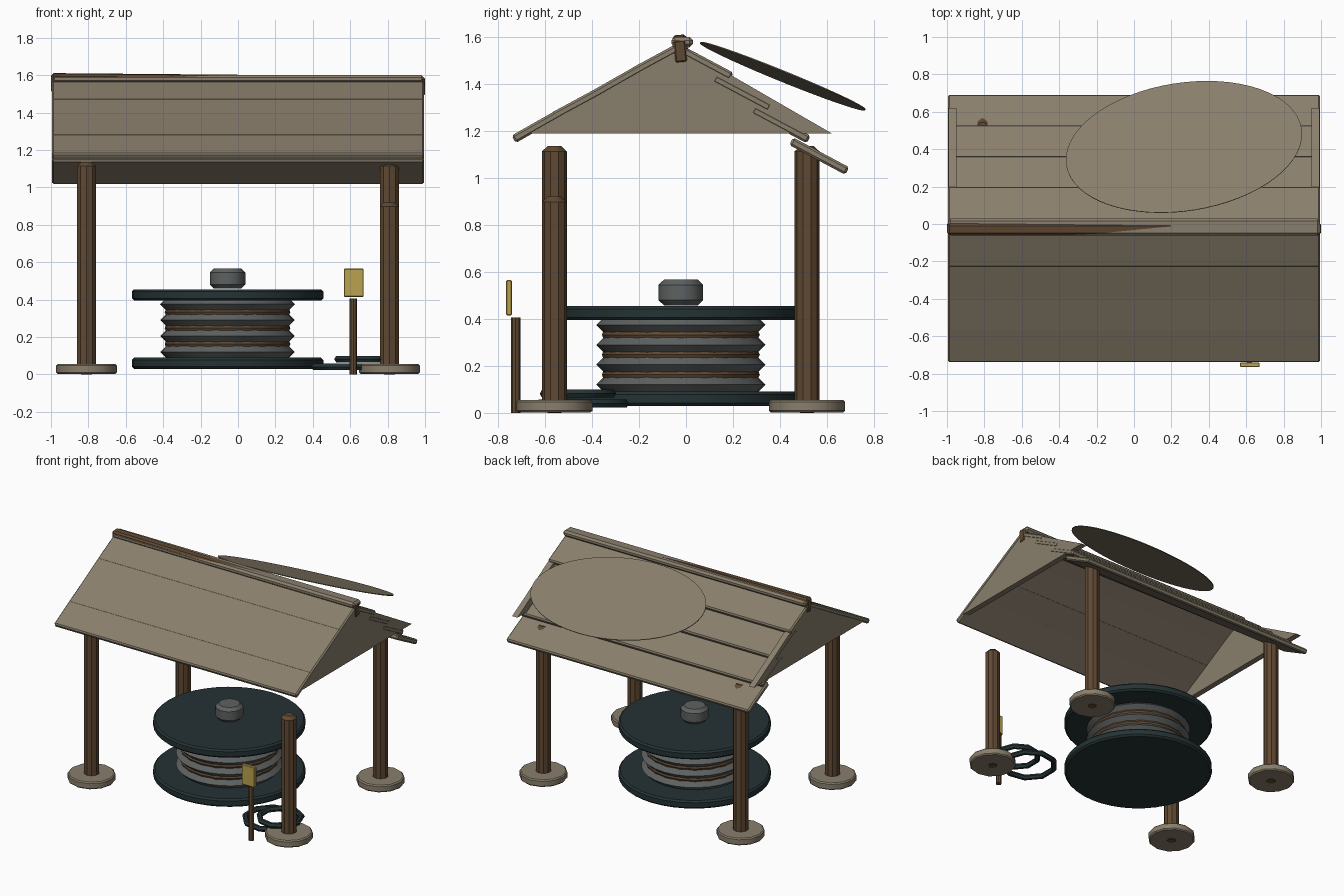
import bpy
from math import radians, atan2, hypot
from mathutils import Matrix, Vector

if "Cube" in bpy.data.objects:
    bpy.data.objects.remove(bpy.data.objects["Cube"], do_unlink=True)


def material(name, rgb):
    m = bpy.data.materials.new(name)
    m.use_nodes = True
    m.diffuse_color = (*rgb, 1)
    m.node_tree.nodes["Principled BSDF"].inputs["Base Color"].default_value = (*rgb, 1)
    return m


TAN = material("weathered plank", (0.25, 0.21, 0.15))
BROWN = material("brown timber", (0.115, 0.065, 0.032))
TEAL = material("dark teal metal", (0.018, 0.032, 0.034))
GREY = material("grey metal", (0.11, 0.12, 0.118))
YELLOW = material("yellow sign", (0.5, 0.36, 0.08))


def finish(name, mat, bevel=0.0, smooth=True):
    ob = bpy.context.object
    ob.name = name
    ob.data.materials.append(mat)
    if smooth:
        bpy.ops.object.shade_smooth_by_angle(angle=radians(35))
    if bevel:
        mod = ob.modifiers.new("edge", "BEVEL")
        mod.width = bevel
        mod.segments = 1
        mod.limit_method = "ANGLE"
        mod.angle_limit = radians(50)
    return ob


def box(name, mat, centre, size, rot=(0, 0, 0), bevel=0.0):
    bpy.ops.mesh.primitive_cube_add(size=1, location=centre, rotation=rot)
    ob = bpy.context.object
    ob.data.transform(Matrix.Diagonal((*size, 1)))
    return finish(name, mat, bevel, smooth=False)


def cylinder(name, mat, x, y, z0, z1, radius, sides, bevel=0.0):
    bpy.ops.mesh.primitive_cylinder_add(vertices=sides, radius=radius, depth=z1 - z0,
                                        location=(x, y, (z0 + z1) / 2))
    return finish(name, mat, bevel)


def ring(name, mat, centre, major, minor, sides, profile):
    bpy.ops.mesh.primitive_torus_add(location=centre, major_radius=major, minor_radius=minor,
                                     major_segments=sides, minor_segments=profile)
    return finish(name, mat)


# Four posts on round footings; the front left one is cut shorter
for side, x in (("right", -0.81), ("left", 0.81)):
    for end, y in (("front", -0.56), ("back", 0.515)):
        top = 0.92 if (side, end) == ("left", "front") else 1.135
        cylinder(f"{end}_{side}_post", BROWN, x, y, 0, top, 0.053, 10, 0.022)
        cylinder(f"{end}_{side}_footing", TAN, x, y, 0.002, 0.055, 0.162, 12, 0.008)

# Cable drum with alternating wound rings
DX, DY = -0.056, -0.022
cylinder("drum_bottom_flange", TEAL, DX, DY, 0.03, 0.09, 0.512, 40, 0.012)
cylinder("drum_top_flange", TEAL, DX, DY, 0.395, 0.455, 0.512, 40, 0.012)
cylinder("drum_core", BROWN, DX, DY, 0.08, 0.4, 0.3, 24)
cylinder("drum_knob", GREY, DX, DY, 0.458, 0.567, 0.095, 12, 0.022)
for i in range(4):
    z = 0.12 + 0.085 * i
    ring(f"cable_ring_{i + 1}", GREY, (DX, DY, z), 0.315, 0.045, 28, 4)
    if i < 3:
        ring(f"rope_ring_{i + 1}", BROWN, (DX, DY, z + 0.0425), 0.3, 0.036, 20, 8)

# Loose hose coils on the ground
ring("lower_coil", TEAL, (0.58, -0.44, 0.04), 0.18, 0.02, 9, 6)
ring("upper_coil", TEAL, (0.67, -0.46, 0.082), 0.145, 0.02, 9, 6)

# Sign on a stake
cylinder("sign_stake", BROWN, 0.617, -0.725, 0, 0.405, 0.02, 8)
box("sign_plate", YELLOW, (0.619, -0.753, 0.49), (0.105, 0.025, 0.15), bevel=0.004)

# Front roof slope: planks lying in one plane
for i in range(4):
    y = -0.625 + 0.17 * i
    box(f"front_roof_plank_{i + 1}", TAN, (0, y, 1.165 + 0.557 * (y + 0.735)),
        (1.99, 0.25, 0.036), (radians(29 + 0.6 * (-1) ** i), 0, 0), 0.009)

# Back roof slope: stepped planks, each tucked under the one above
for i in range(4):
    box(f"back_roof_plank_{i + 1}", TAN, (0, 0.075 + 0.164 * i, 1.495 - 0.134 * i),
        (1.99, 0.27, 0.036), (radians(-28), 0, 0), 0.009)


# Gable ends
def gable(name, x0, x1):
    outline = [(-0.69, 1.19), (0.62, 1.19), (-0.02, 1.56)]
    verts = [(x, y, z) for x in (x0, x1) for y, z in outline]
    faces = [(0, 2, 1), (3, 4, 5), (0, 1, 4, 3), (1, 2, 5, 4), (2, 0, 3, 5)]
    mesh = bpy.data.meshes.new(name)
    mesh.from_pydata(verts, [], faces)
    mesh.materials.append(TAN)
    bpy.context.collection.objects.link(bpy.data.objects.new(name, mesh))


gable("right_gable", -0.993, -0.95)
gable("left_gable", 0.95, 0.993)

# Ridge cap with a slightly tilted beam breaking through it at one end
box("ridge_cap", TAN, (0, -0.016, 1.578), (1.99, 0.09, 0.044), bevel=0.014)
box("ridge_beam", BROWN, (0, -0.024, 1.548), (1.998, 0.062, 0.105),
    (radians(5), radians(0.5), 0), 0.012)

# Oval sheet leaning over the back slope
bpy.ops.mesh.primitive_cylinder_add(vertices=64, radius=1, depth=1)
sheet = finish("oval_sheet", TAN)
sheet.data.transform(Matrix.Rotation(radians(-22.7), 4, "X")
                     @ Matrix.Rotation(radians(-2), 4, "Y")
                     @ Matrix.Rotation(radians(9), 4, "Z")
                     @ Matrix.Diagonal((0.637, 0.371, 0.005, 1)))
sheet.location = (0.267, 0.412, 1.433)
